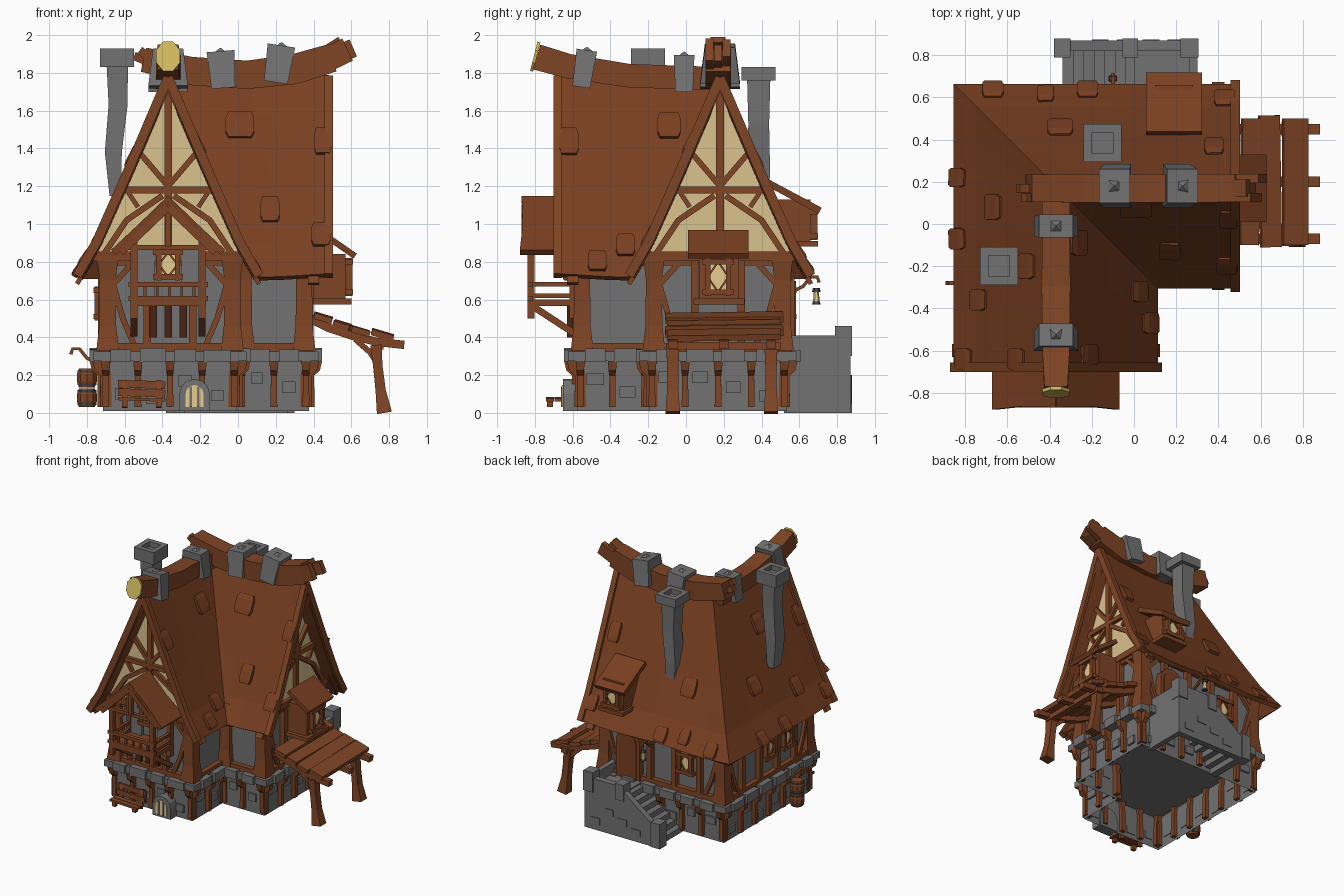
import bpy, bmesh, math, random
from mathutils import Vector as V

if "Cube" in bpy.data.objects:
    bpy.data.objects.remove(bpy.data.objects["Cube"])
random.seed(4)

COL = {'wood': (.21, .058, .018), 'roof_wood': (.19, .049, .015), 'dark_wood': (.06, .017, .007),
       'stone': (.172, .168, .168), 'plaster': (.70, .54, .27), 'cut_wood': (.64, .49, .11),
       'glass': (.82, .62, .28), 'iron': (.06, .06, .065)}
MATS = {}
for k, c in COL.items():
    MATS[k] = bpy.data.materials.new(k)
    MATS[k].diffuse_color = (*c, 1)
parts = {}

# frames: u along the wall, w outward, z up
WORLD = lambda u, w, z: V((u, w, z))
FLAT = lambda u, w, z: V((u, z, w))
FRONT = lambda u, w, z: V((-.37 + u, -.58 - w, z))
RIGHT = lambda u, w, z: V((.38 + w, .18 + u, z))
BACK = lambda u, w, z: V((u, .54 + w, z))
LEFT = lambda u, w, z: V((-.72 - w, u, z))

def skin(name, mat, rings, caps=True):
    if (name, mat) not in parts:
        parts[(name, mat)] = bmesh.new()
    bm = parts[(name, mat)]
    R = [[bm.verts.new(p) for p in r] for r in rings]
    n = len(R[0])
    for a, b in zip(R, R[1:]):
        for i in range(n):
            bm.faces.new((a[i], a[(i + 1) % n], b[(i + 1) % n], b[i]))
    if caps:
        bm.faces.new(R[0][::-1])
        bm.faces.new(R[-1])

def prism(name, mat, pts, F, w0, w1, caps=True):
    skin(name, mat, [[F(u, w, z) for u, z in pts] for w in (w0, w1)], caps)

def box(name, mat, u0, u1, w0, w1, z0, z1, F=WORLD):
    prism(name, mat, [(u0, z0), (u1, z0), (u1, z1), (u0, z1)], F, w0, w1)

def sweep(name, mat, st, n=(0, -1, 0), sides=4):
    """stations (point, half width, half depth along n)"""
    rings, P = [], [V(s[0]) for s in st]
    for i, (_, a, b) in enumerate(st):
        t = (P[min(i + 1, len(P) - 1)] - P[max(i - 1, 0)]).normalized()
        v = V(n) - t * V(n).dot(t)
        if v.length < .01:
            v = V((1, 0, 0)) - t * t.x
        v.normalize()
        u, k = v.cross(t), 1 / math.cos(math.pi / sides)
        ang = [2 * math.pi * (j + .5) / sides for j in range(sides)]
        rings.append([P[i] + u * a * k * math.cos(g) + v * b * k * math.sin(g) for g in ang])
    skin(name, mat, rings)

def beam(name, mat, p, q, a, b, n=(0, -1, 0)):
    sweep(name, mat, [(p, a, b), (q, a, b)], n)

def window(F, u, z, w, h, o=0):
    N = F(0, 1, 0) - F(0, 0, 0)
    box('window_glass', 'glass', u - w, u + w, o, o + .012, z - h, z + h, F)
    for s in (-1, 1):
        box('window_frame', 'wood', u + s * w - .014, u + s * w + .014, o, o + .035, z - h - .02, z + h + .02, F)
        box('window_frame', 'wood', u - w - .03, u + w + .03, o, o + .04, z + s * h - .014, z + s * h + .014, F)
        for d in (-.5, .5):
            beam('window_lattice', 'wood', F(u - w * (.5 - d), o + .015, z - s * h * (.5 + d)),
                 F(u + w * (.5 + d), o + .015, z + s * h * (.5 - d)), .005, .005, N)

# ---- roof surface: d = distance from ridge, a = distance along wing from the crossing
PROF = [(0, 1.74), (.16, 1.38), (.25, 1.18), (.38, .90), (.48, .735)]
def slope(k, a, d):
    for (d0, z0), (d1, z1) in zip(PROF, PROF[1:]):
        if d <= d1 or d1 == .48:
            z = z0 + (z1 - z0) * (d - d0) / (d1 - d0)
            break
    z += .07 * max(0, a) ** 2 * (1 - d / .5) + .015 * math.sin(9 * a) * d
    x, y = [(-d, -a), (d, -a), (a, -d), (a, d)][k]
    return V((-.37 + x, .18 + y, z))

bm = bmesh.new()
DS = [0, .08, .16, .25, .32, .38, .485]
for k, (sgn, end) in enumerate([(-1, .86), (1, .86), (1, .85), (-1, .85)]):
    grid = [[bm.verts.new(slope(k, sgn * d + (end - sgn * d) * i / 8, d)) for i in range(9)] for d in DS]
    for r, s in zip(grid, grid[1:]):
        for i in range(8):
            bm.faces.new((r[i], r[i + 1], s[i + 1], s[i]))
bmesh.ops.remove_doubles(bm, verts=bm.verts, dist=.0005)
bm.normal_update()
bmesh.ops.reverse_faces(bm, faces=[f for f in bm.faces if f.normal.z < 0])
me = bpy.data.meshes.new('roof')
bm.to_mesh(me)
me.materials.append(MATS['roof_wood'])
roof = bpy.data.objects.new('roof', me)
bpy.context.collection.objects.link(roof)
m = roof.modifiers.new('thickness', 'SOLIDIFY')
m.thickness, m.offset = .035, -1

# raised shingles: slope, along, distance, half width
for k, a, d, w in [(2, .38, .07, .075), (2, .54, .27, .05), (2, .82, .12, .045), (2, .81, .34, .05),
                   (3, .02, .24, .06), (3, .75, .15, .045), (3, .8, .38, .05), (3, -.05, .4, .04), (3, .15, .42, .05),
                   (3, -.3, .42, .05), (0, .38, .1, .06), (0, .1, .26, .06), (0, .54, .33, .05),
                   (0, -.04, .43, .045), (0, .82, .4, .05), (0, .82, .15, .05), (0, .25, .43, .05),
                   (1, .8, .12, .05), (1, .65, .41, .05), (1, .5, .36, .05), (1, .27, .07, .06)]:
    p, q = slope(k, a, d), slope(k, a, d + .06)
    n = (q - p).cross(slope(k, a + .1, d) - p).normalized()
    n *= 1 if n.z > 0 else -1
    sweep('roof_shingles', 'roof_wood', [(p, w * .8, .01), (p + (q - p) * .25 + n * .006, w, .014),
                                        (p + (q - p) * .8 + n * .01, w, .016), (q + n * .01, w * .8, .014)], n)

# ---- L-shaped walls, base and ledge
def outline(o):
    return [(-.72 - o, -.58 - o), (o, -.58 - o), (o, -.2 - o), (.38 + o, -.2 - o), (.38 + o, .54 + o), (-.72 - o, .54 + o)]
prism('upper_walls', 'stone', outline(-.02), FLAT, .3, .9)
prism('stone_base', 'stone', outline(-.005), FLAT, .01, .3, False)
prism('stone_ledge', 'stone', outline(.045), FLAT, .275, .325)
prism('sill_beam', 'wood', outline(.02), FLAT, .32, .37)
prism('top_plate', 'wood', outline(.01), FLAT, .78, .82)
L = outline(0)
for i, c in enumerate(L):
    p, q = V((*c, 0)), V((*L[(i + 1) % 6], 0))
    t, ln = (q - p).normalized(), (q - p).length
    n = V((t.y, -t.x, 0))
    at = lambda s, z, o=0: p + t * s + n * o + V((0, 0, z))
    sweep('corner_posts', 'wood', [(at(.03, .33, -.03), .06, .06), (at(.03, .46, -.03), .045, .045),
                                   (at(.03, .7, -.03), .042, .042), (at(.03, .85, -.03), .06, .06)], n)
    k = 1 if ln < .5 else round(ln / .24)
    for j in range(1, k):                                   # studs
        beam('wall_studs', 'wood', at(ln * j / k, .34), at(ln * j / k, .85), .02, .02, n)
    for s in (-1, 1) if ln > .5 else ():                    # curved braces near the corners
        f = lambda u: u if s > 0 else ln - u
        sweep('wall_braces', 'wood', [(at(f(.17), .36), .015, .012), (at(f(.11), .5), .015, .012), (at(f(.06), .68), .015, .012)], n)
        beam('wall_braces', 'wood', at(f(.05), .67), at(f(.16), .79), .015, .012, n)
    k = max(2, round(ln / .18))
    for j in range(k + 1):                                  # props with corbels under the ledge
        s = .02 + (ln - .04) * j / k
        o = .015 if j % k else 0
        sweep('base_props', 'wood', [(at(s, .03, o - .02), .018, .03), (at(s, .2, o - .02), .016, .028),
                                     (at(s, .235, o), .02, .04), (at(s, .275, o), .024, .05)], n)
        if j < k:
            z, w = random.uniform(.07, .2), random.uniform(.03, .05)
            beam('base_stones', 'stone', at(s + .08, z - .03), at(s + .08, z + .03), w, .01, n)
            beam('ledge_stones', 'stone', at(s + .08, .27, .03), at(s + .08, random.uniform(.328, .345), .03), random.uniform(.05, .075), .036, n)

# ---- gables
for F, k1, k2, end in ((FRONT, 0, 1, .86), (RIGHT, 2, 3, .85)):
    N = F(0, 1, 0) - F(0, 0, 0)
    gz = lambda d: slope(k1, .75, d).z - .045
    half = [(d, gz(d)) for d in (.38, .25, .16, .0)]
    prism('gable_plaster', 'plaster', [(-.38, .8)] + [(-d, z) for d, z in half] + [(d, z) for d, z in half[-2::-1]] + [(.38, .8)], F, -.05, 0)
    T = lambda u0, z0, u1, z1, w=.015: beam('gable_timbers', 'wood', F(u0, .01, z0), F(u1, .01, z1), w, .018, N)
    T(0, .83, 0, 1.72, .02)
    T(-.25, 1.18, .25, 1.18, .018)
    T(-.4, .83, .4, .83, .025)
    for s in (-1, 1):
        T(0, 1.2, s * .145, 1.37)
        sweep('gable_timbers', 'wood', [(F(s * .34, .01, .84), .016, .018), (F(s * .22, .01, 1.02), .016, .018), (F(s * .03, .01, 1.15), .016, .018)], N)
        T(s * .16, 1.09, s * .22, 1.18, .012)
    for k in (k1, k2):                                      # barge boards and inner rafters
        for a, dz, w, b in ((end, -.015, .025, .022), (end - .08, -.055, .012, .03)):
            sweep('barge_boards', 'wood', [(slope(k, a, d) + V((0, 0, dz)), w, b) for d in (0, .16, .25, .38, .482)], N)

# ---- ridge beams, split ends and stone clamps
sweep('main_ridge_beam', 'wood', [((-.5, .17, 1.87), .065, .065), ((-.25, .17, 1.81), .068, .075), ((.05, .17, 1.79), .068, .075),
                                  ((.3, .17, 1.82), .068, .08), ((.5, .17, 1.88), .066, .075)], (0, 0, 1))
for j, e in enumerate((.06, .03, .09)):
    beam('split_ends', 'wood', (.48, .125 + .045 * j, 1.875), (.52 + e, .125 + .045 * j, 1.905 + e * .3), .021, .065 - .008 * j, (0, 0, 1))
    beam('split_ends', 'wood', (-.48, .125 + .045 * j, 1.89 - .03 * j), (-.58 + e, .125 + .045 * j, 1.92 - .03 * j), .02, .022, (0, 0, 1))
beam('split_ends', 'wood', (.47, .17, 1.93), (.54, .17, 1.975), .04, .018, (0, 0, 1))
sweep('front_ridge_beam', 'wood', [((-.37, -.79, 1.884), .055, .068), ((-.37, -.62, 1.835), .064, .065), ((-.37, -.3, 1.785), .068, .062),
                                   ((-.37, .15, 1.77), .065, .062)], (0, 0, 1))
sweep('cut_beam_end', 'cut_wood', [((-.37, -.806, 1.888), .064, .08), ((-.37, -.79, 1.884), .064, .08)], (0, 0, 1), 8)
for x, y, z, tx, n in ((-.085, .18, 1.82, .008, (0, 1, 0)), (.215, .18, 1.85, -.015, (0, 1, 0)), (-.37, -.01, 1.8, 0, (1, 0, 0)), (-.37, -.54, 1.825, .015, (1, 0, 0))):
    t = V((n[1], n[0], 0)) * (-tx if n[1] else tx)
    c, w = V((x, y, z)), .07 if n[1] else .052
    sweep('ridge_clamps', 'stone', [(c - t + V((0, 0, -.1)), w * .9, .105), (c + t + V((0, 0, .095)), w * 1.05, .08)], n)
    sweep('clamp_studs', 'stone', [(c + t + V((0, 0, .09)), .03, .03), (c + t + V((0, 0, .112)), .003, .003)], n)

# ---- chimneys
for x, y, z, h in ((-.64, -.2, 1.93, .1), (-.15, .385, 1.83, .07)):
    sweep('chimney_shafts', 'stone', [((x - .01, y, z - .78), .03, .05), ((x - .02, y, z - .55), .045, .06), ((x + .005, y, z - .3), .05, .055),
                                      ((x, y, z - .04), .058, .062)])
    for s in (-1, 1):
        box('chimney_caps', 'stone', x + s * .05, x + s * .09, y - .09, y + .09, z - h, z)
        box('chimney_caps', 'stone', x - .06, x + .06, y + s * .05, y + s * .09, z - h, z)

# ---- front balcony with its little gable roof
box('balcony_floor', 'wood', -.2, .2, 0, .26, .565, .6, FRONT)
for s in (-1, 1):
    sweep('balcony_roof', 'roof_wood', [(FRONT(-s * .01, .16, 1.135), .018, .13), (FRONT(s * .15, .16, .98), .018, .125),
                                        (FRONT(s * .29, .16, .85), .018, .14)])
    beam('balcony_roof_trim', 'wood', FRONT(0, .275, 1.09), FRONT(s * .25, .275, .85), .02, .015)
    for w in (.02, .24):
        box('balcony_posts', 'wood', s * .18 - .018, s * .18 + .018, w - .018, w + .018, .5, .93, FRONT)
    beam('balcony_brackets', 'wood', FRONT(s * .18, .01, .42), FRONT(s * .18, .24, .57), .018, .018)
    for z in (.62, .68):
        box('balcony_rails', 'wood', s * .18 - .012, s * .18 + .012, 0, .26, z - .012, z + .012, FRONT)
    box('bay_panels', 'stone', min(s * .07, s * .18), max(s * .07, s * .18), 0, .03, .6, .88, FRONT)
for z in (.605, .68, .875):
    box('balcony_rails', 'wood', -.21, .21, .23, .26, z - .013, z + .013, FRONT)
beam('balcony_roof_trim', 'wood', FRONT(0, .26, .88), FRONT(0, .26, 1.1), .015, .015)
for i in range(5):
    box('balusters', 'wood', -.13 + i * .065, -.115 + i * .065, .235, .25, .6, .68, FRONT)
for u in (-.08, 0, .08):
    box('hanging_boards', 'dark_wood', u - .02, u + .02, .02, .05, .4, .57, FRONT)
window(FRONT, 0, .785, .05, .065, .03)

# ---- right bay window and small roof
box('right_bay', 'wood', -.11, .1, 0, .19, .58, .84, RIGHT)
box('bay_sill', 'wood', -.14, .13, 0, .22, .575, .605, RIGHT)
beam('bay_roof', 'roof_wood', RIGHT(-.01, .06, .955), RIGHT(-.01, .24, .83), .16, .016, (.5, 0, 1))
window(RIGHT, -.01, .72, .055, .08, .19)

# ---- right porch
CURVE = [(.36, .52), (.48, .46), (.6, .42), (.74, .385), (.88, .37)]
for y in (-.07, .2, .45):
    sweep('porch_rafters', 'wood', [((x, y, z - .01), .025, .022) for x, z in CURVE], (0, 0, 1))
for i, (x, z, w, dx) in enumerate([(.45, .5, .05, 0), (.545, .46, .045, .01), (.65, .43, .05, -.01), (.765, .41, .06, .0)]):
    beam('porch_planks', 'wood', (x, -.11 + .01 * (i % 2), z), (x + dx, .515 - .015 * (i % 2), z + .008), w, .016, (.3, 0, 1))
box('porch_front_beam', 'wood', .72, .77, -.09, .5, .335, .375)
for y in (-.07, .45):
    sweep('porch_posts', 'wood', [((.775, y, 0), .04, .038), ((.755, y, .12), .027, .03), ((.74, y, .25), .025, .03), ((.73, y, .36), .03, .035)])
    sweep('porch_braces', 'wood', [((.75, y, .24), .015, .018), ((.7, y, .32), .015, .018), ((.62, y, .39), .015, .018)])

# ---- back dormer
box('back_dormer', 'wood', .1, .28, .3, .66, .9, 1.13)
box('dormer_sill', 'wood', .08, .3, .5, .7, .88, .91)
beam('dormer_roof', 'roof_wood', (.19, .43, 1.22), (.19, .71, 1.07), .132, .018, (0, .5, 1))
window(BACK, .19, 1.0, .055, .065, .12)

# ---- other windows and back door
for F, u in ((LEFT, -.02), (LEFT, -.245), (BACK, -.39)):
    window(F, u, .58, .05, .07, .005)
arch = lambda c, w, z0, z1: [(c - w, z0), (c + w, z0)] + [(c + w * math.cos(g * math.pi / 6), z1 + w * math.sin(g * math.pi / 6)) for g in range(7)]
prism('door_frame', 'wood', arch(.12, .105, .33, .62), BACK, -.02, .035)
prism('back_door', 'roof_wood', arch(.12, .078, .33, .62), BACK, 0, .042)
prism('cellar_arch', 'stone', arch(.14, .08, .01, .1), FRONT, -.02, .07)
prism('cellar_glass', 'glass', arch(.14, .048, .03, .1), FRONT, 0, .076)
for u in (.12, .16):
    box('cellar_bars', 'stone', u - .006, u + .006, .07, .082, .03, .14, FRONT)

# ---- back stairs, hollow underneath
for i in range(7):
    box('stair_steps', 'stone', -.34 + i * .05, -.28 + i * .05, .53, .84, .045 * i, .045 * (i + 1))
box('stair_landing', 'stone', 0, .3, .53, .86, .285, .325)
prism('stair_parapet', 'stone', [(-.34, 0), (.3, 0), (.3, .41), (0, .41), (-.34, .15)], WORLD, .82, .87)
box('stair_end_wall', 'stone', .26, .3, .52, .87, 0, .41)
for x0, x1, z in ((-.38, -.3, .2), (-.055, .02, .43), (.22, .305, .46)):
    box('stair_posts', 'stone', x0, x1, .79, .88, 0 if z < .4 else .3, z)
for i in range(4):
    box('stair_stones', 'stone', -.2 + i * .12, -.12 + i * .12, .86, .876, .05 + .05 * (i % 3), .1 + .05 * (i % 3))

# ---- bench, barrels, lanterns
for y, z, n in ((-.72, .075, (0, 0, 1)), (-.675, .075, (0, 0, 1)), (-.64, .11, (0, 1, 0)), (-.62, .155, (0, 1, 0))):
    beam('bench_planks', 'wood', (-.635, y, z), (-.385, y, z - .008), .02, .008, n)
for x in (-.6, -.42):
    box('bench_legs', 'wood', x - .015, x + .015, -.735, -.705, .03, .07)
    beam('bench_legs', 'wood', (x, -.65, .03), (x, -.615, .17), .015, .012)
for z in (.03, .135):
    ring = lambda h, r: ((-.8, -.28, z + h), r, r)
    sweep('barrels', 'wood', [ring(0, .042), ring(.03, .053), ring(.07, .053), ring(.1, .042)], sides=10)
    for h in (.012, .078):
        sweep('barrel_hoops', 'iron', [ring(h, .05), ring(h + .012, .051)], sides=10)
for p, d in ((V((-.1, .56, .64)), V((0, 1, 0))), (V((-.74, -.28, .26)), V((-1, 0, 0)))):
    sweep('lantern_hooks', 'wood', [(p + d * a + V((0, 0, b)), .009, .009) for a, b in ((0, 0), (.06, .03), (.1, .08), (.135, .08), (.145, .05))], d.cross(V((0, 0, 1))))
    if d.y:
        c = p + d * .13
        for mt, r, z0, z1 in (('iron', .02, .0, .02), ('glass', .015, -.05, .0), ('iron', .02, -.065, -.05)):
            sweep('lantern', mt, [(c + V((0, 0, z0)), r, r), (c + V((0, 0, z1)), r * .8, r * .8)], sides=6)

# ---- turn the collected parts into objects
for (name, mat), b in parts.items():
    bmesh.ops.recalc_face_normals(b, faces=b.faces)
    me = bpy.data.meshes.new(name)
    b.to_mesh(me)
    me.materials.append(MATS[mat])
    bpy.context.collection.objects.link(bpy.data.objects.new(name, me))

for m in bpy.data.materials:
    if m.users and not m.is_grease_pencil:
        m.use_nodes = True
        m.node_tree.nodes["Principled BSDF"].inputs["Base Color"].default_value = m.diffuse_color
